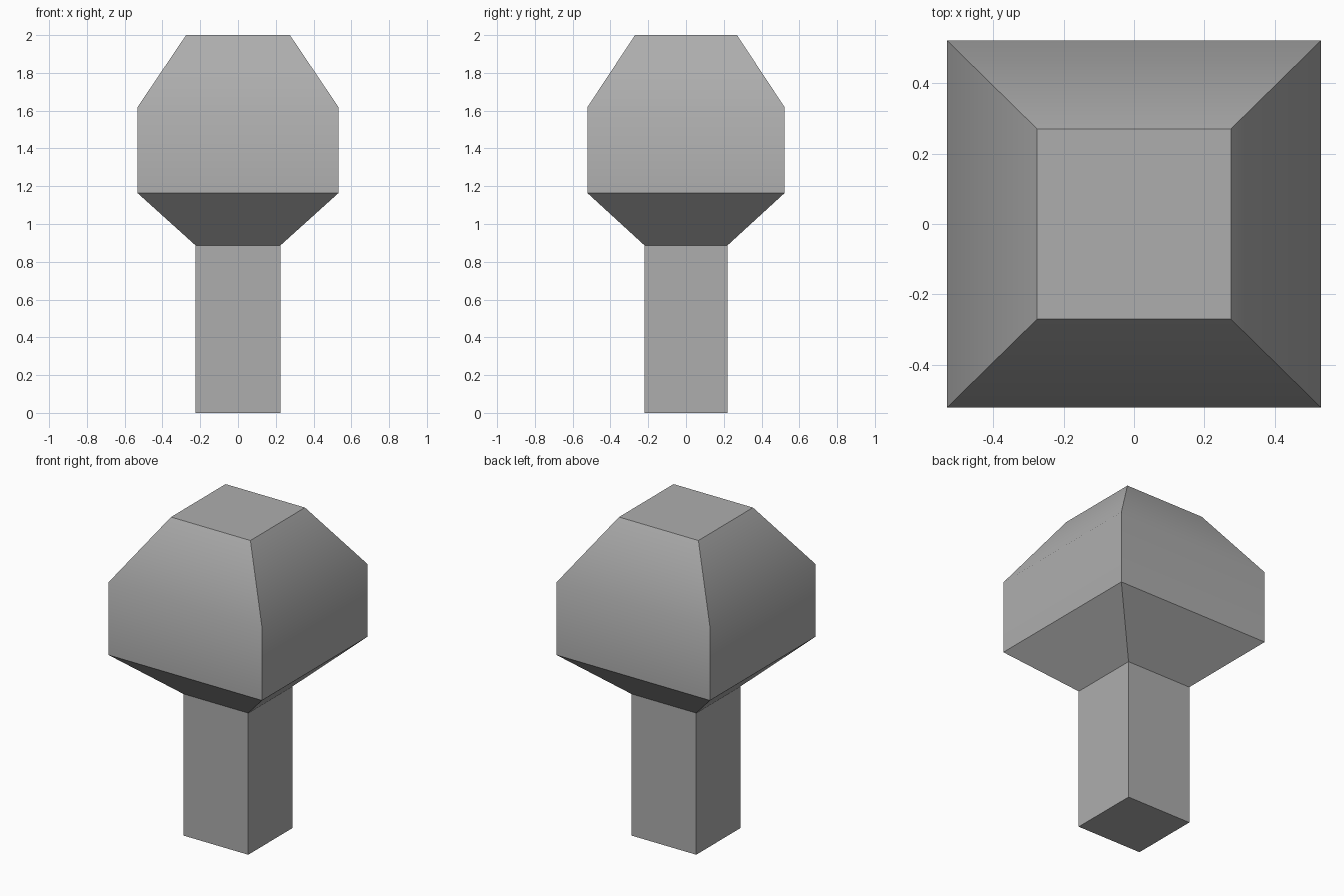
import bpy
import bmesh
import math

old = bpy.data.objects.get("Cube")
if old:
    bpy.data.objects.remove(old, do_unlink=True)

# Single grey material
grey = bpy.data.materials.new("plain grey")
grey.use_nodes = True
colour = (0.42, 0.42, 0.42, 1.0)
grey.diffuse_color = colour
grey.node_tree.nodes["Principled BSDF"].inputs["Base Color"].default_value = colour

# Rectangular sections: half width, half depth, height
BASE = (0.225, 0.22, 0.0)
NECK = (0.225, 0.22, 0.887)
RIM = (0.531, 0.521, 1.163)
SHOULDER = (0.531, 0.521, 1.62)
TOP = (0.275, 0.27, 2.0)


def loft(name, sections):
    """Join rectangular sections into one capped solid."""
    bm = bmesh.new()
    rings = [[bm.verts.new((sx * w, sy * d, z))
              for sx, sy in ((-1, -1), (1, -1), (1, 1), (-1, 1))]
             for w, d, z in sections]
    for low, high in zip(rings, rings[1:]):
        for i in range(4):
            j = (i + 1) % 4
            bm.faces.new((low[i], low[j], high[j], high[i]))
    bm.faces.new(rings[0][::-1])
    bm.faces.new(rings[-1])
    mesh = bpy.data.meshes.new(name)
    bm.to_mesh(mesh)
    bm.free()
    mesh.materials.append(grey)
    obj = bpy.data.objects.new(name, mesh)
    bpy.context.collection.objects.link(obj)
    # Soften only the shallow bend at the shoulder
    bpy.ops.object.select_all(action='DESELECT')
    obj.select_set(True)
    bpy.context.view_layer.objects.active = obj
    bpy.ops.object.shade_smooth_by_angle(angle=math.radians(40))


# Square post and flared head in one continuous body
loft("post_with_head", [BASE, NECK, RIM, SHOULDER, TOP])
